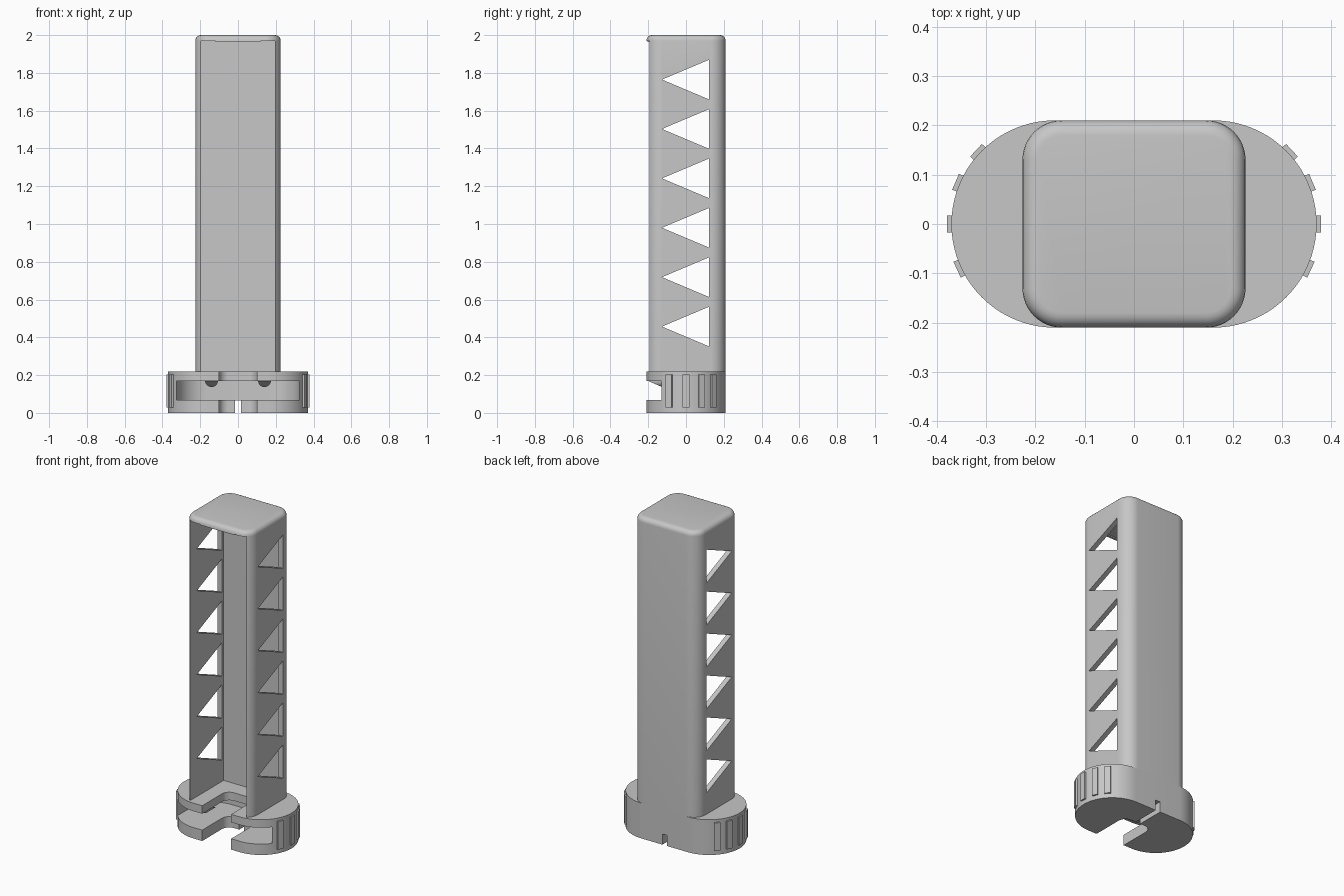
import bpy, bmesh, math
from mathutils import Matrix, Vector

if "Cube" in bpy.data.objects:
    bpy.data.objects.remove(bpy.data.objects["Cube"], do_unlink=True)

grey = bpy.data.materials.new("plain grey")
grey.use_nodes = True
COLOUR = (0.57, 0.57, 0.57, 1)
grey.diffuse_color = COLOUR
grey.node_tree.nodes["Principled BSDF"].inputs["Base Color"].default_value = COLOUR


def finish(bm, name):
    bmesh.ops.recalc_face_normals(bm, faces=bm.faces)
    mesh = bpy.data.meshes.new(name)
    bm.to_mesh(mesh)
    bm.free()
    mesh.materials.append(grey)
    ob = bpy.data.objects.new(name, mesh)
    bpy.context.collection.objects.link(ob)
    return ob


def prism(name, points, offset, top_bevel=0):
    """Extrude a closed outline of 3D points along an offset."""
    bm = bmesh.new()
    face = bm.faces.new([bm.verts.new(p) for p in points])
    new = bmesh.ops.extrude_face_region(bm, geom=[face])["geom"]
    bmesh.ops.translate(bm, vec=offset, verts=[g for g in new if isinstance(g, bmesh.types.BMVert)])
    if top_bevel:
        cap = next(g for g in new if isinstance(g, bmesh.types.BMFace))
        bmesh.ops.bevel(bm, geom=list(cap.edges), offset=top_bevel, segments=5,
                        profile=0.5, affect='EDGES')
    return finish(bm, name)


def rounded(x0, x1, y0, y1, z, front, back, steps=12):
    """Rectangle outline with separate front and back corner radii."""
    pts = []
    for sx, sy, r, start in ((1, 1, back, 0), (-1, 1, back, 90),
                             (-1, -1, front, 180), (1, -1, front, 270)):
        cx = x1 - r if sx > 0 else x0 + r
        cy = y1 - r if sy > 0 else y0 + r
        for i in range(steps + 1 if r else 1):
            a = math.radians(start + 90 * i / steps)
            pts.append(Vector((cx + r * math.cos(a), cy + r * math.sin(a), z)))
    # drop duplicate points where two arcs meet
    return [p for i, p in enumerate(pts) if (p - pts[i - 1]).length > 1e-5]


def block(name, x0, x1, y0, y1, z0, z1, front=0, back=0, bevel=0, steps=12):
    return prism(name, rounded(x0, x1, y0, y1, z0, front, back, steps), (0, 0, z1 - z0), bevel)


def cut(target, cutters):
    for c in cutters:
        m = target.modifiers.new("cut", 'BOOLEAN')
        m.operation, m.solver, m.object = 'DIFFERENCE', 'EXACT', c
        bpy.context.view_layer.objects.active = target
        bpy.ops.object.modifier_apply(modifier=m.name)
        bpy.data.objects.remove(c, do_unlink=True)


def smooth(ob):
    bpy.ops.object.select_all(action='DESELECT')
    ob.select_set(True)
    bpy.context.view_layer.objects.active = ob
    bpy.ops.object.shade_smooth_by_angle(angle=math.radians(30))


# Tall column: open at the front, closed on top, triangular windows in both sides
column = block("column", -0.226, 0.226, -0.21, 0.21, 0.22, 2, 0.08, 0.08, bevel=0.03)
cutters = [block("column_cavity", -0.195, 0.195, -0.4, 0.137, 0.1, 1.97)]
for i in range(6):
    z = 0.457 + i * 0.2615
    tri = [(-0.5, -0.127, z), (-0.5, 0.122, z - 0.105), (-0.5, 0.122, z + 0.105)]
    cutters.append(prism("window_cutter", tri, (1, 0, 0)))
cut(column, cutters)
smooth(column)

# Small catch under the front edge of the cap
block("cap_catch", -0.12, 0.12, -0.205, -0.19, 1.963, 1.972)

# Base: stadium shell with front slot, round-cornered notch and thin bottom groove
base = block("base", -0.37, 0.37, -0.21, 0.21, 0, 0.22, 0.2099, 0.2099, steps=20)
cut(base, [
    block("slot_cutter", -0.325, 0.325, -0.4, 0.165, 0.068, 0.17, 0, 0.16),
    block("notch_cutter", -0.1, 0.1, -0.4, 0.035, -0.1, 0.4, 0, 0.05),
    block("groove_cutter", -0.016, 0.016, -0.4, 0.4, -0.1, 0.066),
])
smooth(base)

# Retaining bumps: half-round pegs under the top plate with a sloped front face;
# grip ribs on both ends
for side, sx in (("left", 1), ("right", -1)):
    half_disc = []
    for i in range(17):
        a = math.pi * i / 16
        drop = 0.034 * math.sin(a)
        half_disc.append((sx * 0.14 + 0.034 * math.cos(a), -0.205 + 2.3 * drop, 0.171 - drop))
    smooth(prism(side + "_retaining_bump", half_disc, (0, 0.09, 0)))
    for n, deg in enumerate((-25, 0, 23, 43)):
        bm = bmesh.new()
        bmesh.ops.create_cube(bm, size=1, matrix=Matrix.Translation((0.209, 0, 0.115))
                              @ Matrix.Diagonal((0.02, 0.035, 0.175, 1)))
        a = math.radians(deg if sx > 0 else 180 - deg)
        bm.transform(Matrix.Translation((sx * 0.16, 0, 0)) @ Matrix.Rotation(a, 4, 'Z'))
        finish(bm, f"{side}_grip_rib_{n + 1}")
